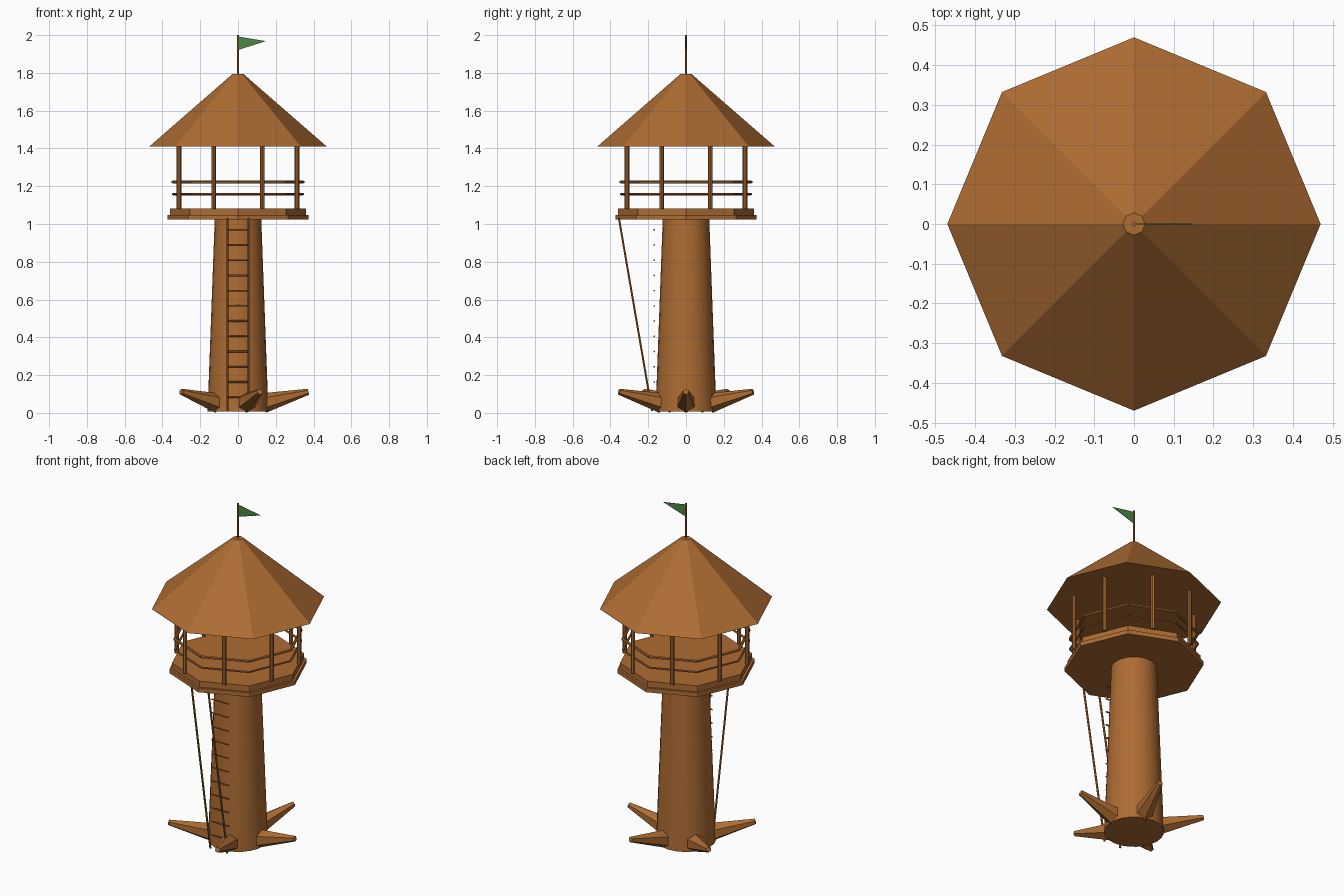
import bpy
import math
from mathutils import Vector

if "Cube" in bpy.data.objects:
    bpy.data.objects.remove(bpy.data.objects["Cube"])


def material(name, rgb):
    m = bpy.data.materials.new(name)
    m.diffuse_color = (*rgb, 1)
    m.use_nodes = True
    m.node_tree.nodes["Principled BSDF"].inputs["Base Color"].default_value = m.diffuse_color
    return m


WOOD = material("brown wood", (0.42, 0.15, 0.033))
GREEN = material("flag green", (0.07, 0.24, 0.06))


def make(name, verts, faces, mat, smooth=False):
    me = bpy.data.meshes.new(name)
    me.from_pydata([tuple(v) for v in verts], [], faces)
    me.materials.append(mat)
    ob = bpy.data.objects.new(name, me)
    bpy.context.collection.objects.link(ob)
    if smooth:
        bpy.ops.object.select_all(action='DESELECT')
        ob.select_set(True)
        bpy.context.view_layer.objects.active = ob
        bpy.ops.object.shade_smooth_by_angle(angle=math.radians(40))
    return ob


def frustum(name, p0, p1, r0, r1, n, phase=0.0, mat=WOOD, smooth=False):
    """Tapered prism from p0 to p1; first corner faces +x (vertical) or up (leaning)."""
    p0, p1 = Vector(p0), Vector(p1)
    d = (p1 - p0).normalized()
    ref = Vector((1, 0, 0)) if abs(d.z) > 0.9 else Vector((0, 0, 1))
    u = (ref - d * ref.dot(d)).normalized()
    v = d.cross(u)
    verts = []
    for p, r in ((p0, r0), (p1, r1)):
        for i in range(n):
            a = phase + 2 * math.pi * i / n
            verts.append(p + u * (r * math.cos(a)) + v * (r * math.sin(a)))
    faces = [(i, (i + 1) % n, n + (i + 1) % n, n + i) for i in range(n)]
    faces += [tuple(reversed(range(n))), tuple(range(n, 2 * n))]
    return make(name, verts, faces, mat, smooth)


def polar(r, deg, z):
    a = math.radians(deg)
    return Vector((r * math.cos(a), r * math.sin(a), z))


# trunk and five spreading roots
frustum("trunk", (0, 0, 0.008), (0, 0, 1.03), 0.161, 0.123, 24, smooth=True)
for k in range(5):
    frustum(f"root_{k}", polar(0.135, 72 * k, 0.052), polar(0.373, 72 * k, 0.112),
            0.053, 0.016, 6)

# octagonal platform in two steps
frustum("platform_base", (0, 0, 1.023), (0, 0, 1.048), 0.374, 0.374, 8)
frustum("platform_floor", (0, 0, 1.048), (0, 0, 1.083), 0.36, 0.36, 8)

# posts over the middle of each platform side
for k in range(8):
    d = 22.5 + 45 * k
    frustum(f"post_{k}", polar(0.338, d, 1.08), polar(0.338, d, 1.415), 0.012, 0.012, 8)

# two octagonal railings
for label, z, r in (("upper", 1.222, 0.008), ("lower", 1.158, 0.006)):
    for k in range(8):
        frustum(f"{label}_rail_{k}", polar(0.345, 45 * k, z), polar(0.345, 45 * k + 45, z),
                r, r, 6)

# roof
frustum("roof", (0, 0, 1.41), (0, 0, 1.795), 0.47, 0.028, 8)

# flag pole and pennant
frustum("flag_pole", (0, 0, 1.78), (0, 0, 2.0), 0.006, 0.006, 8)
tri = ((0.003, 1.992), (0.003, 1.922), (0.148, 1.968))
make("flag", [(x, y, z) for y in (-0.0015, 0.0015) for x, z in tri],
     [(0, 1, 2), (5, 4, 3), (0, 3, 4, 1), (1, 4, 5, 2), (2, 5, 3, 0)], GREEN)

# ladder: leaning side rails and rungs along the trunk
for side, x in (("left", -0.055), ("right", 0.055)):
    frustum(f"ladder_{side}_rail", (x, -0.18, 0.01), (x, -0.355, 1.03), 0.006, 0.006, 6)
for k in range(12):
    z = 0.083 + 0.0806 * k
    frustum(f"rung_{k}", (-0.055, -0.168, z), (0.055, -0.168, z), 0.0045, 0.0045, 6)
